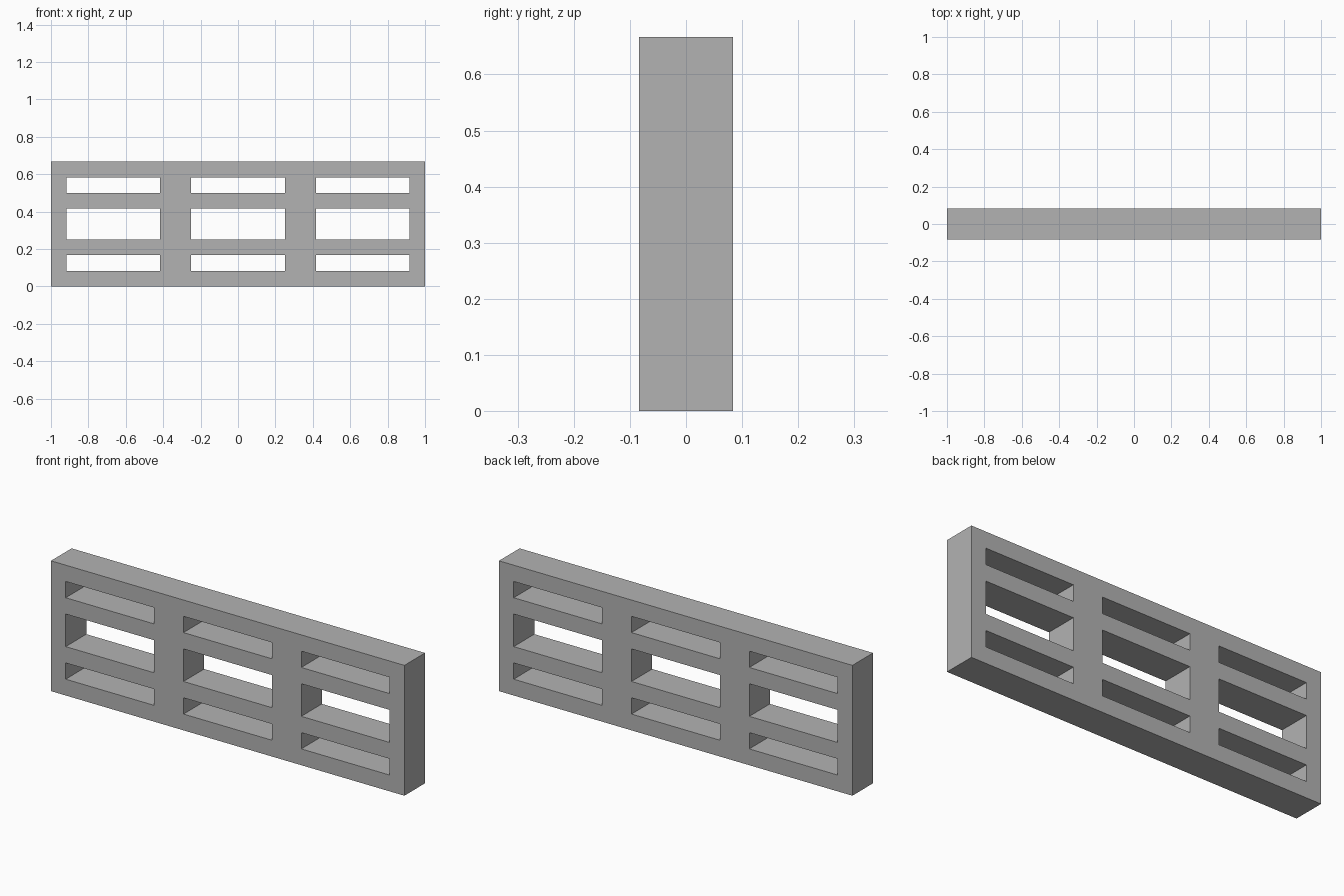
import bpy
import bmesh

cube = bpy.data.objects.get("Cube")
if cube:
    bpy.data.objects.remove(cube, do_unlink=True)

# Material
COLOUR = (0.45, 0.45, 0.45, 1.0)
grey = bpy.data.materials.new("plain_grey")
grey.use_nodes = True
grey.diffuse_color = COLOUR
grey.node_tree.nodes["Principled BSDF"].inputs["Base Color"].default_value = COLOUR

# Grid lines in modules; odd cells in both directions are openings
UNIT = 1 / 24
DEPTH = 4 * UNIT
columns = [-24, -22, -10, -6, 6, 10, 22, 24]
rows = [0, 2, 4, 6, 10, 12, 14, 16]

# Front face of the lattice, leaving out the openings
bm = bmesh.new()
grid = [[bm.verts.new((x * UNIT, -DEPTH / 2, z * UNIT)) for x in columns] for z in rows]
for r in range(len(rows) - 1):
    for c in range(len(columns) - 1):
        if r % 2 and c % 2:
            continue
        bm.faces.new((grid[r][c], grid[r][c + 1], grid[r + 1][c + 1], grid[r + 1][c]))

# Thicken to the back, giving the openings their inner walls
result = bmesh.ops.extrude_face_region(bm, geom=bm.faces[:], use_keep_orig=True)
moved = [v for v in result["geom"] if isinstance(v, bmesh.types.BMVert)]
bmesh.ops.translate(bm, verts=moved, vec=(0, DEPTH, 0))
bmesh.ops.recalc_face_normals(bm, faces=bm.faces[:])

mesh = bpy.data.meshes.new("lattice_panel")
bm.to_mesh(mesh)
bm.free()
mesh.materials.append(grey)
panel = bpy.data.objects.new("lattice_panel", mesh)
bpy.context.collection.objects.link(panel)
